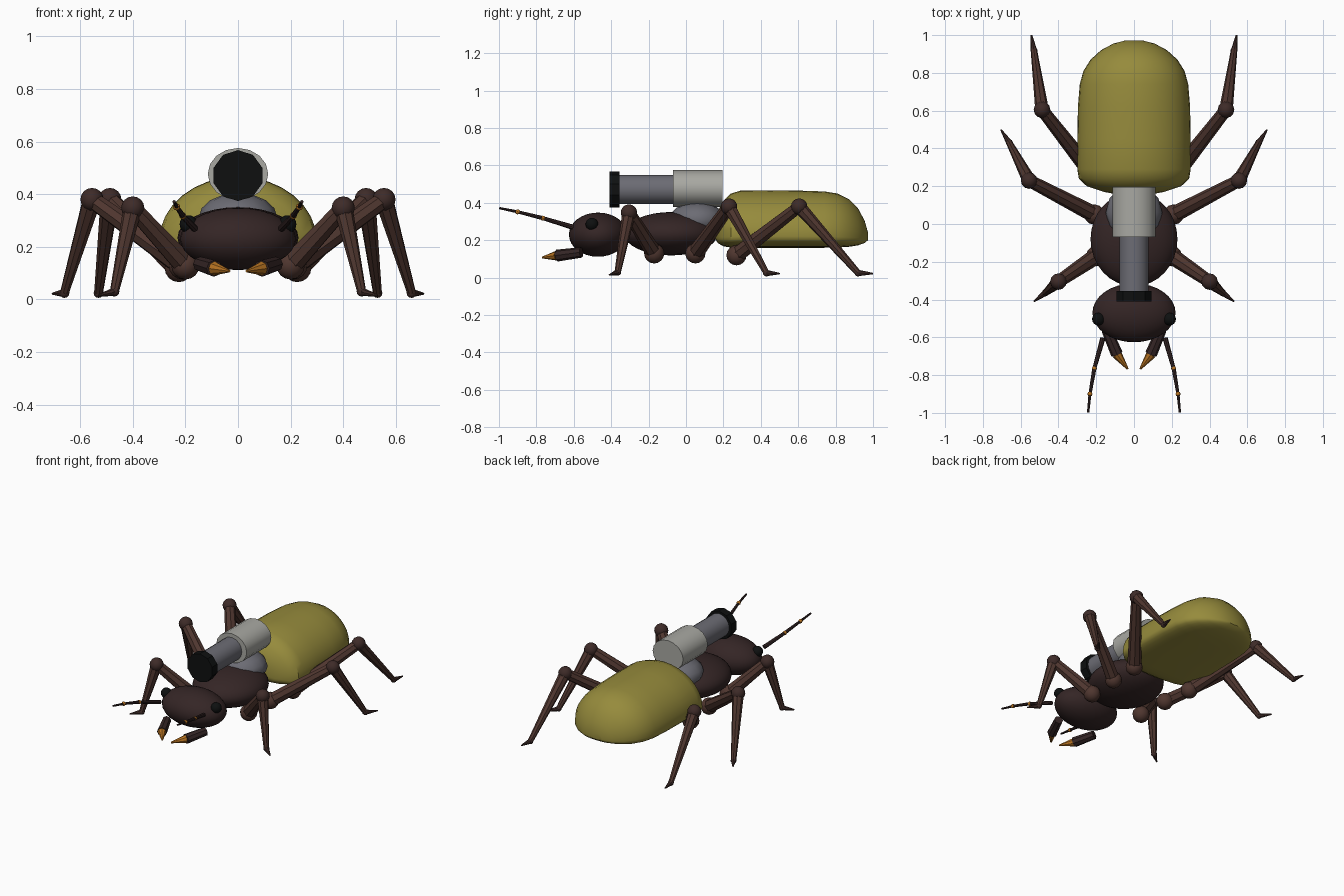
import bpy, bmesh, math
from mathutils import Vector, Matrix

if "Cube" in bpy.data.objects:
    bpy.data.objects.remove(bpy.data.objects["Cube"])


def material(name, r, g, b):
    def lin(c):
        c /= 255
        return c / 12.92 if c < 0.04045 else ((c + 0.055) / 1.055) ** 2.4
    m = bpy.data.materials.new(name)
    m.diffuse_color = (lin(r), lin(g), lin(b), 1)
    m.use_nodes = True
    m.node_tree.nodes["Principled BSDF"].inputs["Base Color"].default_value = m.diffuse_color
    return m


SHELL = material("dark_shell", 52, 37, 37)
LEG = material("leg_brown", 79, 54, 47)
JOINT = material("joint_brown", 62, 43, 40)
YELLOW = material("olive_yellow", 150, 139, 60)
LIGHT = material("light_grey", 168, 168, 162)
GREY = material("steel_grey", 108, 108, 116)
BLACK = material("black", 14, 16, 16)
ORANGE = material("amber", 184, 116, 34)


def finish(name, bm, mat):
    bmesh.ops.recalc_face_normals(bm, faces=bm.faces)
    me = bpy.data.meshes.new(name)
    bm.to_mesh(me)
    bm.free()
    ob = bpy.data.objects.new(name, me)
    bpy.context.collection.objects.link(ob)
    me.materials.append(mat)
    return ob


def ball(name, pos, radii, mat, seg=12, rings=8):
    if not isinstance(radii, tuple):
        radii = (radii,) * 3
    bm = bmesh.new()
    bmesh.ops.create_uvsphere(bm, u_segments=seg, v_segments=rings, radius=1)
    bmesh.ops.transform(bm, verts=bm.verts,
                        matrix=Matrix.Translation(pos) @ Matrix.Diagonal((*radii, 1)))
    return finish(name, bm, mat)


def rod(name, a, b, r1, r2, mat, seg=8, squash=1.0):
    a, b = Vector(a), Vector(b)
    d = b - a
    bm = bmesh.new()
    bmesh.ops.create_cone(bm, cap_ends=True, segments=seg, radius1=r1, radius2=r2, depth=d.length)
    turn = d.to_track_quat('Z', 'Y').to_matrix().to_4x4()
    flat = Matrix.Diagonal((1, 1, squash, 1))
    bmesh.ops.transform(bm, verts=bm.verts, matrix=Matrix.Translation((a + b) / 2) @ flat @ turn)
    return finish(name, bm, mat)


# Body
ball("head", (0, -0.47, 0.23), (0.22, 0.156, 0.118), SHELL, 32, 16)
ball("thorax", (0, -0.08, 0.235), (0.23, 0.25, 0.116), SHELL, 32, 16)

# Abdomen: domed, flat-bottomed rings (y, half width, bottom, top)
stations = [(0.155, 0.08, 0.21, 0.31), (0.17, 0.16, 0.185, 0.355), (0.2, 0.25, 0.168, 0.41),
            (0.24, 0.292, 0.161, 0.45), (0.29, 0.3, 0.16, 0.465), (0.45, 0.3, 0.16, 0.467),
            (0.62, 0.297, 0.16, 0.465), (0.74, 0.287, 0.16, 0.461), (0.81, 0.268, 0.161, 0.45),
            (0.87, 0.23, 0.165, 0.42), (0.92, 0.175, 0.173, 0.37), (0.955, 0.11, 0.185, 0.305),
            (0.972, 0.045, 0.2, 0.245)]
bm = bmesh.new()
loops, N = [], 32
for y, w, zb, zt in stations:
    zc = zb + 0.2 * (zt - zb)
    ring = []
    for i in range(N):
        t = 2 * math.pi * i / N
        c, s = math.cos(t), math.sin(t)
        if s >= 0:
            x, z = w * c, zc + (zt - zc) * s
        else:
            x = w * math.copysign(abs(c) ** 0.75, c)
            z = zc - (zc - zb) * abs(s) ** 0.75
        ring.append(bm.verts.new((x, y, z)))
    loops.append(ring)
for p, q in zip(loops, loops[1:]):
    for i in range(N):
        j = (i + 1) % N
        bm.faces.new((p[i], p[j], q[j], q[i]))
bm.faces.new(loops[0])
bm.faces.new(loops[-1])
finish("abdomen", bm, YELLOW)

# Back-mounted cannon
ball("cannon_mount", (0, 0.06, 0.31), (0.15, 0.15, 0.095), GREY, 12, 8)
rod("cannon_housing", (0, -0.07, 0.477), (0, 0.195, 0.477), 0.115, 0.115, LIGHT, 16, 0.86)
rod("cannon_barrel", (0, -0.37, 0.472), (0, -0.06, 0.472), 0.078, 0.078, GREY, 16)
rod("cannon_muzzle", (0, -0.41, 0.471), (0, -0.355, 0.471), 0.097, 0.097, BLACK, 10)

# Leg points: hip, knee, ankle, tip
legs = {
    "front": ((0.2, -0.17, 0.13), (0.4, -0.305, 0.348), (0.47, -0.365, 0.03), (0.53, -0.41, 0.015)),
    "middle": ((0.21, 0.05, 0.13), (0.555, 0.23, 0.38), (0.66, 0.43, 0.025), (0.705, 0.5, 0.022)),
    "hind": ((0.225, 0.27, 0.12), (0.487, 0.605, 0.38), (0.53, 0.92, 0.025), (0.543, 1.0, 0.022)),
}

for side, sx in (("left", 1), ("right", -1)):
    def at(x, y, z):
        return (sx * x, y, z)

    for leg, pts in legs.items():
        hip, knee, ankle, tip = (at(*p) for p in pts)
        tag = f"{side}_{leg}"
        ball(tag + "_hip", hip, 0.054, LEG)
        rod(tag + "_thigh", hip, knee, 0.044, 0.033, LEG)
        ball(tag + "_knee", knee, 0.044, JOINT)
        rod(tag + "_shin", knee, ankle, 0.036, 0.017, LEG)
        ball(tag + "_ankle", ankle, 0.019, JOINT, 8, 6)
        rod(tag + "_foot", ankle, tip, 0.017, 0.004, JOINT)

    ball(side + "_eye", at(0.188, -0.503, 0.286), 0.034, BLACK, 16, 10)

    # Jaw with amber point
    rod(side + "_jaw", at(0.145, -0.56, 0.135), at(0.09, -0.69, 0.118), 0.028, 0.032, SHELL)
    rod(side + "_jaw_point", at(0.09, -0.69, 0.118), at(0.033, -0.768, 0.108), 0.027, 0.005, ORANGE)

    # Segmented antenna with amber joints
    path = [at(0.165, -0.605, 0.27), at(0.21, -0.765, 0.318),
            at(0.233, -0.9, 0.352), at(0.243, -0.998, 0.372)]
    for i, r in enumerate((0.014, 0.011, 0.008)):
        rod(f"{side}_antenna_{i + 1}", path[i], path[i + 1], r, r * 0.75, SHELL)
        if i:
            ball(f"{side}_antenna_joint_{i}", path[i], 0.0135, ORANGE, 8, 6)

# Smooth shading with sharp edges kept
for ob in bpy.data.objects:
    ob.select_set(True)
    bpy.context.view_layer.objects.active = ob
bpy.ops.object.shade_smooth_by_angle(angle=math.radians(35))
